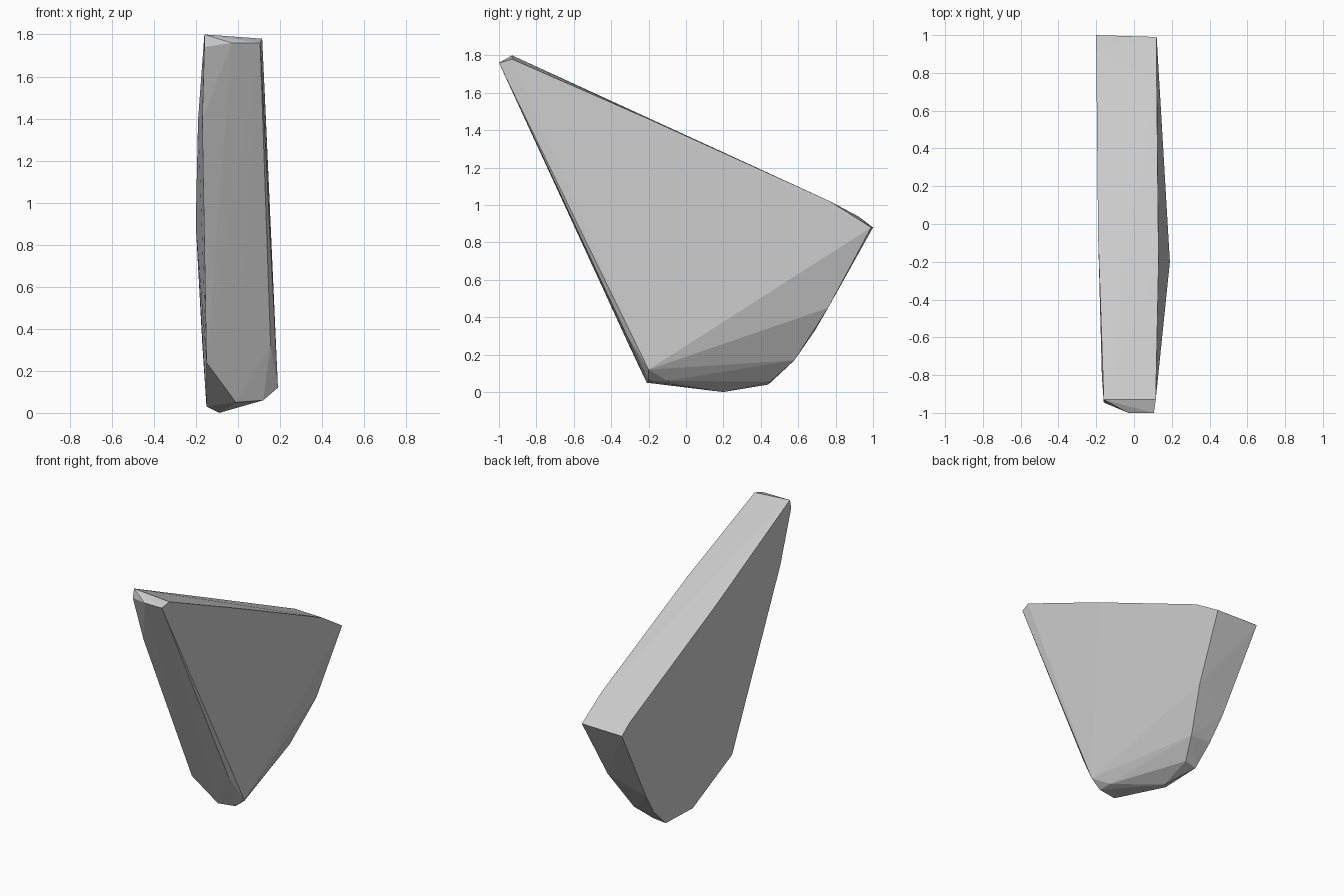
import bpy
import bmesh

# One faceted stone shard: the convex hull of its corner points
top_end = [(-0.16, -0.93, 1.80), (0.115, -0.93, 1.78), (-0.03, -1.0, 1.76),
           (0.105, -1.0, 1.76), (-0.16, -0.945, 1.74)]
slope_edges = [(-0.19, -0.06, 1.395), (0.13, -0.20, 1.46), (0.12, 0.77, 1.02),
               (-0.20, 0.92, 0.94), (-0.20, 1.0, 0.88), (0.12, 0.99, 0.88)]
front_edges = [(-0.17, -0.81, 1.39), (-0.15, -0.30, 0.24), (0.155, -0.325, 0.32),
               (0.19, -0.20, 0.12)]
back_edges = [(0.08, 0.76, 0.45), (0.0, 0.58, 0.17), (-0.17, 0.69, 0.33),
              (-0.155, 0.58, 0.17), (-0.15, 0.44, 0.04), (-0.06, 0.45, 0.055)]
base = [(-0.09, 0.20, 0.0), (-0.15, 0.14, 0.03), (-0.01, -0.21, 0.05),
        (0.12, -0.20, 0.06), (0.12, -0.10, 0.06)]

bm = bmesh.new()
for p in top_end + slope_edges + front_edges + back_edges + base:
    bm.verts.new(p)
hull = bmesh.ops.convex_hull(bm, input=bm.verts[:])
loose = [v for v in bm.verts if not v.link_faces]
bmesh.ops.delete(bm, geom=loose, context='VERTS')
bmesh.ops.recalc_face_normals(bm, faces=bm.faces[:])

mesh = bpy.data.meshes.new("stone_shard")
bm.to_mesh(mesh)
bm.free()

grey = bpy.data.materials.new("stone grey")
grey.diffuse_color = (0.6, 0.6, 0.6, 1.0)
mesh.materials.append(grey)

shard = bpy.data.objects.new("stone_shard", mesh)
bpy.context.collection.objects.link(shard)
